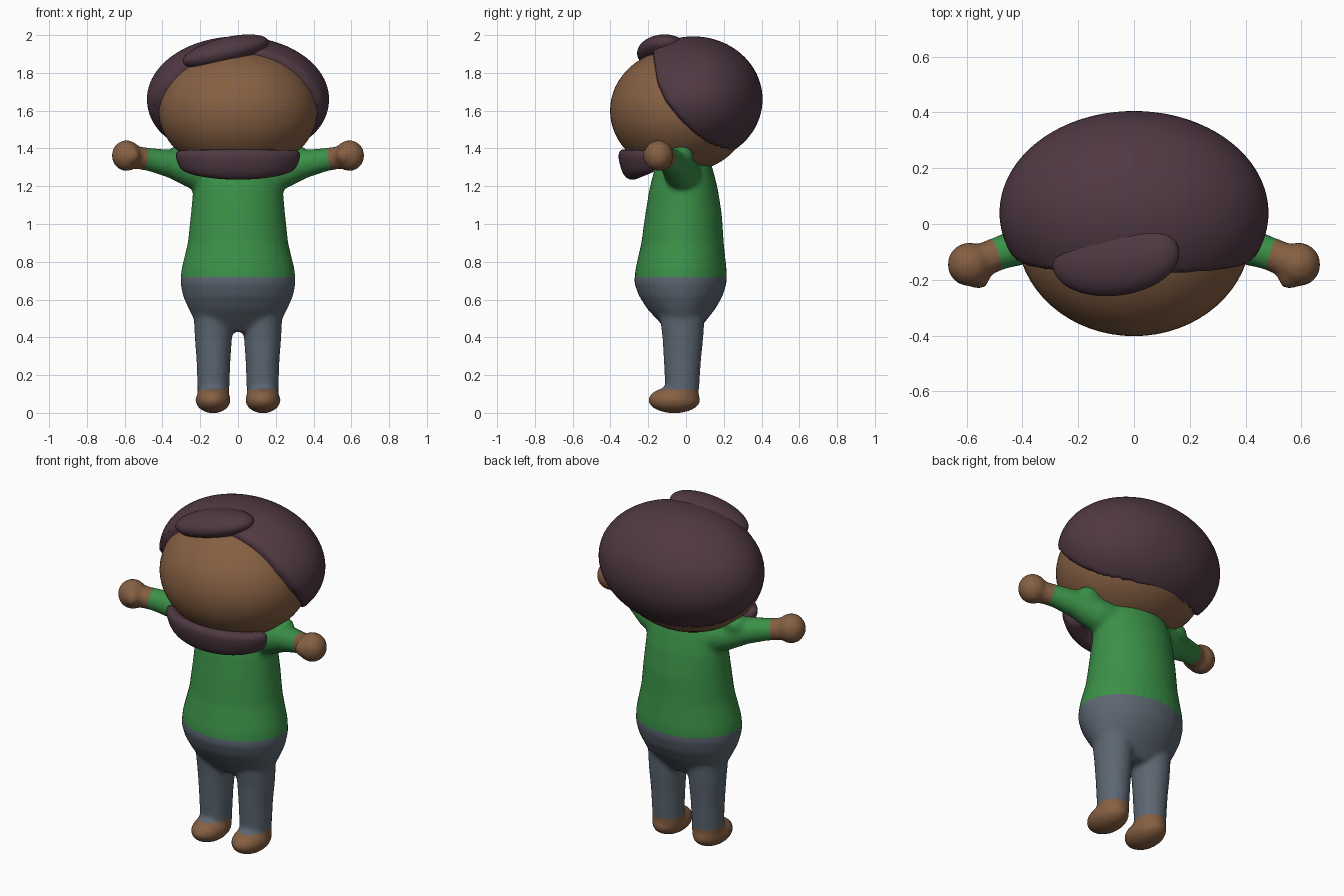
import bpy, bmesh, math
from mathutils import Vector, Matrix

if "Cube" in bpy.data.objects:
    bpy.data.objects.remove(bpy.data.objects["Cube"], do_unlink=True)


def material(name, rgb):
    m = bpy.data.materials.new(name)
    m.use_nodes = True
    m.diffuse_color = (*rgb, 1)
    m.node_tree.nodes["Principled BSDF"].inputs["Base Color"].default_value = (*rgb, 1)
    return m


skin = material("brown skin", (0.235, 0.115, 0.055))
hair_mat = material("dark plum hair", (0.08, 0.04, 0.056))
green = material("green shirt", (0.043, 0.28, 0.064))
grey = material("slate trousers", (0.108, 0.135, 0.168))


def ellipsoid(bm, centre, radii, rot=None, seg=48):
    mat = Matrix.Translation(centre) @ (rot or Matrix()) @ Matrix.Diagonal((*radii, 1))
    return bmesh.ops.create_uvsphere(bm, u_segments=seg, v_segments=seg // 2,
                                     radius=1, matrix=mat)["verts"]


def loft(bm, rings, n=32, power=1.0):
    """Skin closed rings given as (centre, half axis u, half axis v)."""
    def rounded(a):
        return math.copysign(abs(a) ** power, a)
    loops = []
    for c, u, v in rings:
        angles = [2 * math.pi * i / n for i in range(n)]
        loops.append([bm.verts.new(c + u * rounded(math.cos(a)) + v * rounded(math.sin(a)))
                      for a in angles])
    for a, b in zip(loops, loops[1:]):
        for i in range(n):
            j = (i + 1) % n
            bm.faces.new((a[i], a[j], b[j], b[i]))
    bm.faces.new(loops[0][::-1])
    bm.faces.new(loops[-1])


def upright(x, rows):
    """Horizontal rings from (z, half width, front y, back y)."""
    return [(Vector((x, (f + b) / 2, z)), Vector((w, 0, 0)), Vector((0, (b - f) / 2, 0)))
            for z, w, f, b in rows]


def finish(bm, name, mats):
    bmesh.ops.recalc_face_normals(bm, faces=bm.faces)
    for f in bm.faces:
        f.smooth = True
    me = bpy.data.meshes.new(name)
    bm.to_mesh(me)
    bm.free()
    for m in mats:
        me.materials.append(m)
    ob = bpy.data.objects.new(name, me)
    bpy.context.scene.collection.objects.link(ob)
    return ob


def fuse(ob, voxel, repeats):
    """Merge overlapping shells into one soft skin and return it as a bmesh."""
    rm = ob.modifiers.new("fuse", "REMESH")
    rm.mode, rm.voxel_size = "VOXEL", voxel
    sm = ob.modifiers.new("soften", "SMOOTH")
    sm.factor, sm.iterations = 0.5, repeats
    bpy.context.view_layer.update()
    ev = ob.evaluated_get(bpy.context.evaluated_depsgraph_get())
    bm = bmesh.new()
    bm.from_mesh(ev.to_mesh())
    ev.to_mesh_clear()
    bpy.data.objects.remove(ob, do_unlink=True)
    return bm


# Body: torso, legs, feet, arms and hands
bm = bmesh.new()
loft(bm, upright(0, [(0.43, 0.15, -0.09, 0.06), (0.48, 0.225, -0.14, 0.10),
                     (0.55, 0.262, -0.205, 0.155), (0.62, 0.292, -0.25, 0.195),
                     (0.69, 0.306, -0.275, 0.216), (0.76, 0.30, -0.268, 0.215),
                     (0.9, 0.266, -0.237, 0.2), (1.05, 0.25, -0.216, 0.19),
                     (1.18, 0.238, -0.195, 0.17), (1.28, 0.22, -0.17, 0.145),
                     (1.36, 0.18, -0.13, 0.12), (1.41, 0.1, -0.08, 0.07)]))
wrist = Vector((0.495, -0.11, 1.345))
wrist_dir = Vector((0.94, -0.3, 0.16)).normalized()
turn = wrist_dir.to_track_quat("Z", "Y")
for s in (1, -1):
    loft(bm, upright(s * 0.13, [(0.06, 0.083, -0.10, 0.065), (0.14, 0.085, -0.11, 0.07),
                                (0.28, 0.09, -0.118, 0.08), (0.4, 0.099, -0.125, 0.092),
                                (0.52, 0.105, -0.14, 0.1)]))
    ellipsoid(bm, (s * 0.132, -0.062, 0.068), (0.093, 0.138, 0.07))
    flip = Vector((s, 1, 1))
    u, v = turn @ Vector((1, 0, 0)), turn @ Vector((0, 1, 0))
    arm = [((0.10, 0, 1.25), 0.1), ((0.24, -0.03, 1.28), 0.093),
           ((0.36, -0.065, 1.32), 0.074), ((0.47, -0.1, 1.342), 0.061),
           ((0.56, -0.135, 1.355), 0.06)]
    loft(bm, [(Vector(c) * flip, u * flip * r, v * flip * r) for c, r in arm])
    ellipsoid(bm, (s * 0.3, -0.025, 1.36), (0.075, 0.065, 0.06))
    ellipsoid(bm, (s * 0.59, -0.145, 1.362), (0.079, 0.079, 0.082))
    ellipsoid(bm, (s * 0.557, -0.192, 1.362), (0.04, 0.042, 0.045))
bm = fuse(finish(bm, "body_base", []), 0.014, 6)
for v in bm.verts:
    v.co.z = max(v.co.z, 0.0)

# Cut clean borders at the waist, ankles and wrists, then colour by region
cuts = [((0, 0, 0.72), (0, 0, 1)), ((0, 0, 0.125), (0, 0, 1))]
cuts += [(wrist * Vector((s, 1, 1)), wrist_dir * Vector((s, 1, 1))) for s in (1, -1)]
for point, normal in cuts:
    bmesh.ops.bisect_plane(bm, geom=bm.verts[:] + bm.edges[:] + bm.faces[:],
                           plane_co=point, plane_no=normal)
for f in bm.faces:
    c = f.calc_center_median()
    past_wrist = (Vector((abs(c.x), c.y, c.z)) - wrist).dot(wrist_dir) > 0
    if c.z < 0.125 or (past_wrist and c.z > 1.2 and abs(c.x) > 0.4):
        f.material_index = 2
    elif c.z < 0.72:
        f.material_index = 1
finish(bm, "body", [green, grey, skin])

# Head
bm = bmesh.new()
ellipsoid(bm, (0, -0.03, 1.6), (0.42, 0.372, 0.33), seg=64)
finish(bm, "head", [skin])

# Hair cap: tucked under the scalp in front of the hairline
hairline = [(1.36, 0.4), (1.385, 0.24), (1.42, 0.13), (1.47, 0.06), (1.55, -0.025),
            (1.65, -0.105), (1.75, -0.15), (1.9, -0.175), (2.1, -0.18)]


def hairline_y(z):
    for (z0, y0), (z1, y1) in zip(hairline, hairline[1:]):
        if z <= z1:
            return y0 + (y1 - y0) * max(0, (z - z0) / (z1 - z0))
    return hairline[-1][1]


bm = bmesh.new()
core = Vector((0, -0.02, 1.62))
for v in ellipsoid(bm, (0, 0.04, 1.66), (0.482, 0.365, 0.333), seg=128):
    beyond = hairline_y(v.co.z) - v.co.y
    tuck = min(max(beyond / 0.04, 0), 1)
    v.co = core + (v.co - core) * (1 - 0.3 * tuck)
finish(bm, "hair_cap", [hair_mat])

# Swept fringe on top of the forehead
bm = bmesh.new()
ellipsoid(bm, (-0.065, -0.125, 1.912), (0.235, 0.132, 0.075),
          Matrix.Rotation(-0.24, 4, "Y") @ Matrix.Rotation(0.12, 4, "Z"))
finish(bm, "hair_fringe", [hair_mat])

# Beard: a thick band curving round the chin
bm = bmesh.new()
rings = []
steps = 24
for i in range(steps + 1):
    t = math.radians(-82 + 164 * i / steps)
    out = Vector((math.sin(t), -math.cos(t), 0))
    k = 0.35 if i in (0, steps) else 1
    lift = 1 - math.cos(t)
    c = Vector((0.285 * out.x, -0.14 + 0.162 * out.y, 1.315 + 0.022 * lift))
    rings.append((c, out * 0.048 * k,
                  (out * 0.02 + Vector((0, 0, 0.08 - 0.03 * lift))) * k))
loft(bm, rings, n=24, power=0.75)
finish(bm, "beard", [hair_mat])
